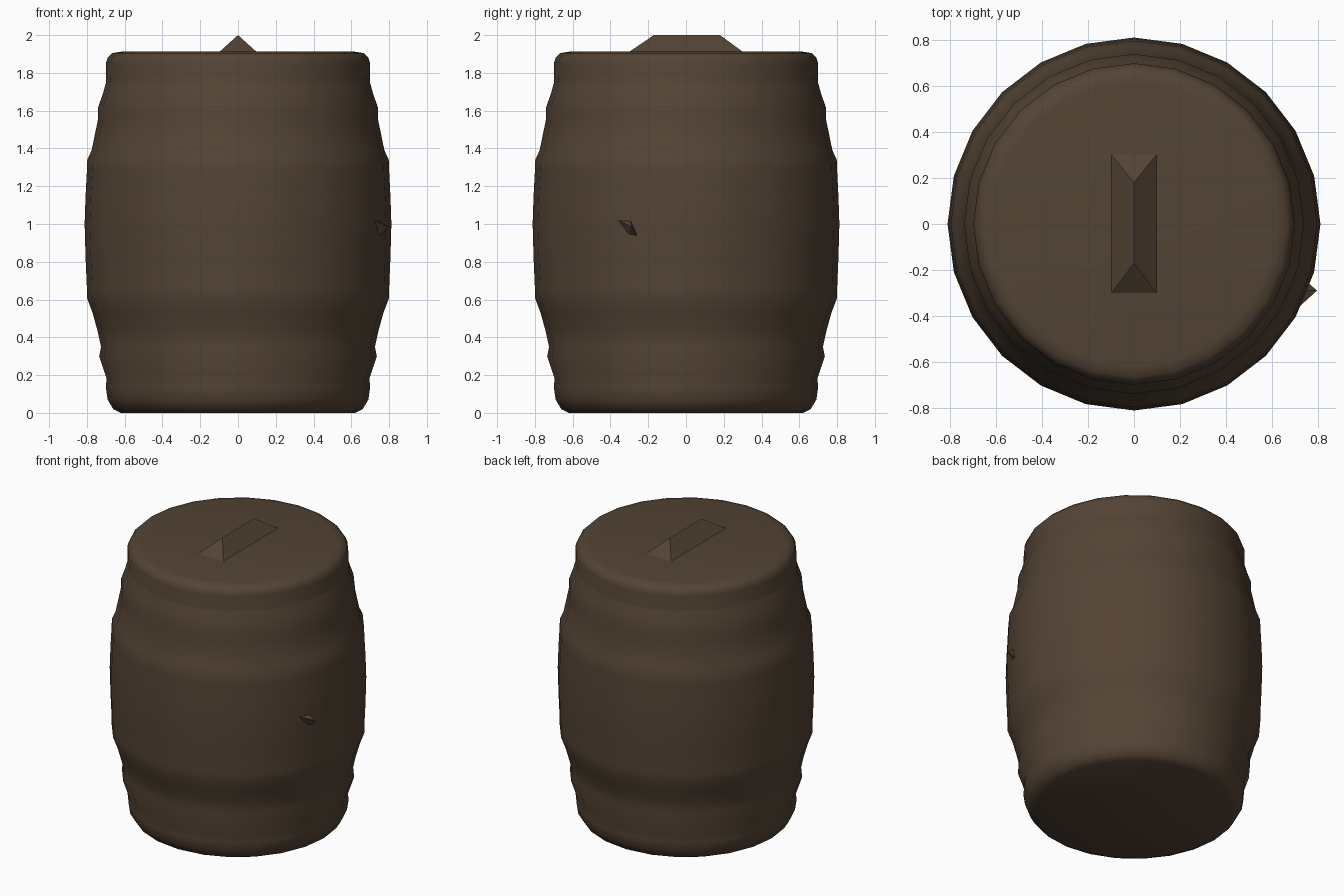
import bpy, bmesh, math

if "Cube" in bpy.data.objects:
    bpy.data.objects.remove(bpy.data.objects["Cube"])

SIDES = 24

# One dark wood colour for the whole barrel
wood = bpy.data.materials.new("dark brown wood")
wood.diffuse_color = (0.088, 0.057, 0.035, 1)
wood.use_nodes = True
wood.node_tree.nodes["Principled BSDF"].inputs["Base Color"].default_value = wood.diffuse_color


def make_object(name, verts, faces, smooth_angle=None):
    mesh = bpy.data.meshes.new(name)
    mesh.from_pydata(verts, [], faces)
    bm = bmesh.new()
    bm.from_mesh(mesh)
    bmesh.ops.recalc_face_normals(bm, faces=bm.faces)
    bm.to_mesh(mesh)
    bm.free()
    mesh.materials.append(wood)
    obj = bpy.data.objects.new(name, mesh)
    bpy.context.collection.objects.link(obj)
    if smooth_angle:
        bpy.ops.object.select_all(action='DESELECT')
        obj.select_set(True)
        bpy.context.view_layer.objects.active = obj
        bpy.ops.object.shade_smooth_by_angle(angle=math.radians(smooth_angle))
    return obj


def lathe(name, profile):
    """Closed solid of revolution from (radius, z) points."""
    verts, faces = [], []
    for r, z in profile:
        for i in range(SIDES):
            a = 2 * math.pi * i / SIDES
            verts.append((r * math.cos(a), r * math.sin(a), z))
    for k in range(len(profile) - 1):
        for i in range(SIDES):
            j = (i + 1) % SIDES
            faces.append((k * SIDES + i, k * SIDES + j,
                          (k + 1) * SIDES + j, (k + 1) * SIDES + i))
    faces.append(tuple(reversed(range(SIDES))))
    top = (len(profile) - 1) * SIDES
    faces.append(tuple(range(top, top + SIDES)))
    return make_object(name, verts, faces, 50)


# Bulging body with soft hoops, running up into the lid
lathe("barrel_body_and_lid", [
    (0.62, 0.0), (0.66, 0.02), (0.69, 0.07), (0.70, 0.14), (0.695, 0.18),
    (0.735, 0.30), (0.725, 0.35), (0.745, 0.44), (0.77, 0.53),
    (0.80, 0.61), (0.80, 0.66), (0.807, 0.82), (0.812, 1.0), (0.807, 1.15),
    (0.80, 1.28), (0.798, 1.34), (0.775, 1.39), (0.74, 1.56), (0.74, 1.62),
    (0.715, 1.69), (0.70, 1.745), (0.698, 1.75), (0.70, 1.85),
    (0.69, 1.88), (0.665, 1.905), (0.62, 1.912),
])

# Ridged lid handle
make_object("lid_handle", [
    (-0.105, -0.31, 1.905), (0.105, -0.31, 1.905),
    (0.105, 0.31, 1.905), (-0.105, 0.31, 1.905),
    (0, -0.17, 2.0), (0, 0.18, 2.0)],
    [(0, 1, 4), (1, 2, 5, 4), (2, 3, 5), (3, 0, 4, 5), (3, 2, 1, 0)])

# Small splinter on the right side
make_object("side_splinter", [
    (0.72, -0.36, 1.02), (0.74, -0.29, 1.02), (0.74, -0.24, 0.91),
    (0.72, -0.31, 0.93), (0.797, -0.29, 0.985)],
    [(0, 1, 4), (1, 2, 4), (2, 3, 4), (3, 0, 4), (3, 2, 1, 0)])
